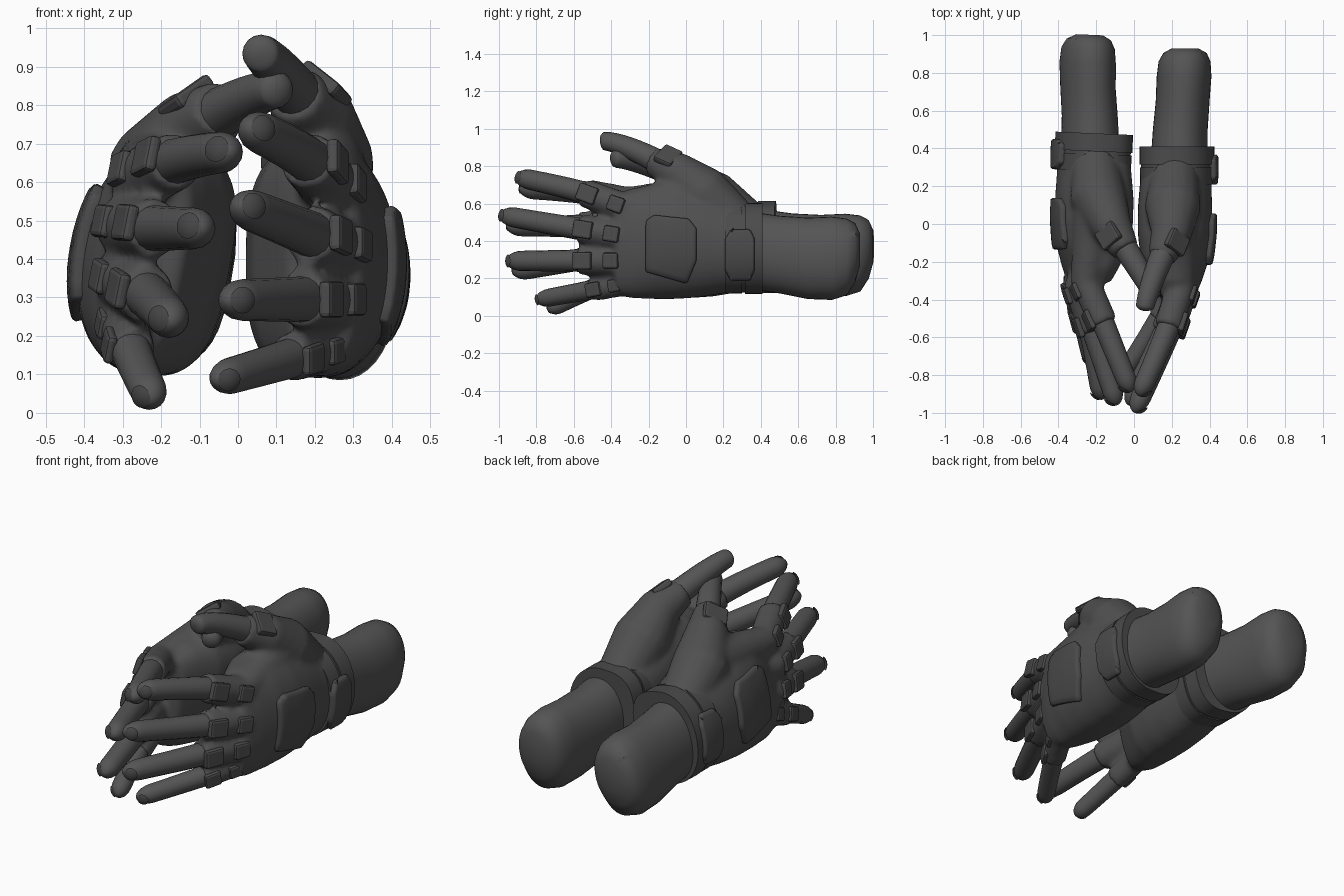
import bpy, bmesh, math
from mathutils import Vector, Matrix

cube = bpy.data.objects.get("Cube")
if cube:
    bpy.data.objects.remove(cube, do_unlink=True)


def material(name, value):
    m = bpy.data.materials.new(name)
    m.use_nodes = True
    col = (value, value, value, 1)
    m.diffuse_color = col
    bsdf = m.node_tree.nodes["Principled BSDF"]
    bsdf.inputs["Base Color"].default_value = col
    bsdf.inputs["Roughness"].default_value = 0.8
    return m


GLOVE = material("charcoal glove", 0.08)
PAD = material("dark padding", 0.07)
SKIN = material("grey skin", 0.09)
NAIL = material("dark nail", 0.06)


def finish(name, bm, mat, smooth=True):
    bmesh.ops.recalc_face_normals(bm, faces=bm.faces[:])
    me = bpy.data.meshes.new(name)
    bm.to_mesh(me)
    bm.free()
    me.materials.append(mat)
    for p in me.polygons:
        p.use_smooth = smooth
    if smooth:
        me.set_sharp_from_angle(angle=math.radians(40))
    ob = bpy.data.objects.new(name, me)
    bpy.context.collection.objects.link(ob)
    return ob


def skin_rings(bm, rings):
    """Bridge rings of points into a closed shell."""
    loops = [[bm.verts.new(p) for p in ring] for ring in rings]
    n = len(loops[0])
    for a, b in zip(loops, loops[1:]):
        for i in range(n):
            j = (i + 1) % n
            bm.faces.new((a[i], a[j], b[j], b[i]))
    bm.faces.new(loops[0][::-1])
    bm.faces.new(loops[-1])


def section(y, x0, x1, z0, z1, grow=1.0, inner=3.0, n=36):
    """Cross-section facing along y, flatter on the palm side."""
    pts = []
    for i in range(n):
        a = math.tau * i / n
        c, s = math.cos(a), math.sin(a)
        power = 2 / (inner if c < 0 else 2.1)
        u = math.copysign(abs(c) ** power, c) * grow
        v = math.copysign(abs(s) ** power, s) * grow
        pts.append(Vector(((x0 + x1) / 2 + u * (x1 - x0) / 2, y,
                           (z0 + z1) / 2 + v * (z1 - z0) / 2)))
    return pts


def tube(bm, path, radii, n=16):
    rings = []
    for i, p in enumerate(path):
        d = path[min(i + 1, len(path) - 1)] - path[max(i - 1, 0)]
        u = d.cross(Vector((0, 0, 1))).normalized()
        v = u.cross(d).normalized()
        rings.append([p + radii[i] * (math.cos(math.tau * k / n) * u
                                      + math.sin(math.tau * k / n) * v) for k in range(n)])
    skin_rings(bm, rings)


def finger(bm, a, b, c, r0, r1):
    """Curved digit through a, b, c with a rounded tip at c."""
    ctrl = 2 * b - (a + c) / 2
    cap = 1 - 1.1 * r1 / (c - a).length
    ts = [cap * i / 9 for i in range(10)]
    ts += [cap + (1 - cap) * math.sin(k * math.pi / 12) for k in range(1, 6)] + [0.9995]
    path, radii = [], []
    for t in ts:
        path.append((1 - t) ** 2 * a + 2 * t * (1 - t) * ctrl + t * t * c)
        r = r0 + (r1 - r0) * t
        if t > cap:
            r *= math.sqrt(max(0, 1 - ((t - cap) / (1 - cap)) ** 2))
        radii.append(r)
    tube(bm, path, radii)


def nail(bm, b, c, r, back):
    """Thin round shell on the back of a fingertip."""
    d = (c - b).normalized()
    n = (back - d * back.dot(d)).normalized()
    face = (n * .75 + d * .66).normalized()
    centre = c - d * r * 1.05
    turn = face.to_track_quat("Z", "Y").to_matrix().to_4x4()
    made = bmesh.ops.create_uvsphere(bm, u_segments=18, v_segments=24, radius=r * 1.07,
                                     matrix=Matrix.Translation(centre) @ turn)
    low = [v for v in made["verts"] if (v.co - centre).dot(face) < r * .78]
    bmesh.ops.delete(bm, geom=low, context="VERTS")


def frame(pos, normal, along, size):
    """Matrix with x on the normal and y along the digit."""
    n = normal.normalized()
    d = (along - n * along.dot(n)).normalized()
    w = n.cross(d)
    m = Matrix((n, d, w)).transposed().to_4x4()
    return Matrix.Translation(pos) @ m @ Matrix.Diagonal((*size, 1))


def bevel(ob, width, segments=1):
    b = ob.modifiers.new("bevel", "BEVEL")
    b.width = width
    b.segments = segments
    b.limit_method = "ANGLE"
    b.angle_limit = math.radians(40)


def wrapped_plate(name, outline, side, target, thickness):
    """Flat outline projected onto the back of the glove and thickened."""
    bm = bmesh.new()
    rim = [bm.verts.new((.47, y, z)) for y, z in outline]
    hub = bm.verts.new(sum((v.co for v in rim), Vector()) / len(rim))
    for p, q in zip(rim, rim[1:] + rim[:1]):
        bm.faces.new((p, q, hub))
    bmesh.ops.subdivide_edges(bm, edges=bm.edges[:], cuts=5, use_grid_fill=True)
    bm.transform(PLACE[side])
    plate = finish(name, bm, PAD)
    wrap = plate.modifiers.new("wrap", "SHRINKWRAP")
    wrap.target = target
    wrap.wrap_method = "PROJECT"
    wrap.use_project_x = True
    wrap.use_positive_direction = side == "left"
    wrap.use_negative_direction = side == "right"
    thick = plate.modifiers.new("thick", "SOLIDIFY")
    thick.thickness = thickness
    thick.offset = 0
    bevel(plate, .012)


# Shared right-frame sections: y, x0, x1, z0, z1
PALM = [(.40, .06, .41, .14, .56), (.30, .04, .415, .13, .59), (.20, .03, .41, .12, .62),
        (.08, .02, .415, .10, .67), (-.05, .02, .415, .09, .70), (-.18, .035, .40, .09, .70),
        (-.30, .09, .36, .095, .68), (-.38, .13, .325, .12, .64)]
FOREARM = [(.36, .09, .39, .14, .555), (.50, .10, .39, .12, .535), (.65, .115, .40, .09, .525),
           (.78, .12, .41, .085, .53), (.86, .13, .405, .11, .52), (.905, .155, .385, .18, .495),
           (.93, .20, .34, .27, .44)]
STRAP = [(.21, .97), (.21, 1.04), (.30, 1.05), (.30, 1.02), (.315, 1.02), (.315, 1.06),
         (.41, 1.06), (.41, .90)]
PLATE = [(-.21, .505), (-.17, .535), (.015, .515), (.055, .465), (.055, .295), (.005, .18),
         (-.213, .24)]
BUCKLE = [(.24, .455), (.34, .455), (.365, .41), (.365, .25), (.34, .2), (.24, .2),
          (.21, .25), (.21, .41)]

# Digits: knuckle, cuff, tip
DIGITS = {
    "right": [((.25, -.33, .58), (.18, -.55, .66), (.025, -.91, .743)),
              ((.265, -.35, .43), (.188, -.57, .465), (0, -.998, .54)),
              ((.25, -.35, .295), (.163, -.57, .295), (-.03, -.96, .293)),
              ((.215, -.34, .17), (.13, -.5, .14), (-.06, -.80, .085))],
    "left": [((-.255, -.31, .61), (-.16, -.53, .655), (-.015, -.89, .68)),
             ((-.295, -.33, .485), (-.215, -.57, .48), (-.09, -.96, .48)),
             ((-.30, -.31, .35), (-.235, -.55, .305), (-.17, -.93, .235)),
             ((-.30, -.28, .235), (-.275, -.48, .155), (-.22, -.74, .03))]}
# Thumbs: heel, mound, base, cuff, joint, tip
THUMBS = {
    "right": [(.22, .30, .47), (.205, .09, .655), (.195, -.06, .775), (.145, -.18, .83),
              (.095, -.31, .90), (.055, -.46, .935)],
    "left": [(-.21, .36, .47), (-.19, .14, .63), (-.115, -.02, .74), (-.045, -.14, .79),
             (.03, -.25, .82), (.11, -.40, .84)]}

pivot = Matrix.Translation((-.23, .6, .38))
PLACE = {"right": Matrix.Identity(4),
         "left": Matrix.Translation((.025, .07, .01)) @ pivot
         @ Matrix.Rotation(math.radians(-2.5), 4, "Z")
         @ Matrix.Rotation(math.radians(11), 4, "Y") @ pivot.inverted()
         @ Matrix.Diagonal((-1, 1, 1, 1))}

for side, place in PLACE.items():
    out = Vector((1, 0, 0)) if side == "right" else Vector((-1, 0, .2))
    digits = [[Vector(p) for p in d] for d in DIGITS[side]]
    thumb = [Vector(p) for p in THUMBS[side]]

    # Glove: palm, thumb mound, thumb web and finger cuffs fused together
    bm = bmesh.new()
    skin_rings(bm, [section(*s) for s in PALM])
    bm.transform(place)
    tube(bm, thumb[:4], [.12, .15, .108, .076])
    tube(bm, [thumb[1], thumb[1].lerp(digits[0][0], .5), digits[0][0]], [.13, .105, .08])
    for i, (a, b, c) in enumerate(digits):
        r = .064 if i == 3 else .077
        tube(bm, [a + Vector((-.05 * out.x, .14, 0)), a, b], [r, r * 1.04, r])
    glove = finish(side + "_glove", bm, GLOVE)
    rm = glove.modifiers.new("fuse", "REMESH")
    rm.mode = "VOXEL"
    rm.voxel_size = .015
    rm.use_smooth_shade = True
    sm = glove.modifiers.new("soften", "SMOOTH")
    sm.factor = .5
    sm.iterations = 9

    # Bare forearm
    bm = bmesh.new()
    skin_rings(bm, [section(*s, inner=2.1) for s in FOREARM])
    bm.transform(place)
    finish(side + "_forearm", bm, SKIN)

    # Bare fingers and thumb, with their nails
    bm, nails = bmesh.new(), bmesh.new()
    for i, (a, b, c) in enumerate(digits):
        k = .88 if i == 3 else 1
        finger(bm, a, b, c, .066 * k, .053 * k)
        nail(nails, b, c, .053 * k, out)
    finger(bm, thumb[2], thumb[4], thumb[5], .07, .046)
    nail(nails, thumb[4], thumb[5], .046, Vector((0, 0, 1)))
    finish(side + "_fingers", bm, SKIN)
    finish(side + "_nails", nails, NAIL)

    # Knuckle and thumb pads
    bm = bmesh.new()
    for i, (a, b, c) in enumerate(digits):
        d = (b - a).normalized()
        n = (out - d * out.dot(d)).normalized()
        k = .82 if i == 3 else 1
        for t, size in ((.12, (.036, .09, .085)), (.82, (.034, .11, .095))):
            bmesh.ops.create_cube(bm, size=1, matrix=frame(
                a.lerp(b, t) + n * .07 * k, n, d, Vector(size) * k))
    d = thumb[3] - thumb[2]
    n = out * .55 + Vector((0, -.1, .8))
    n = (n - d * n.dot(d) / d.length_squared).normalized()
    bmesh.ops.create_cube(bm, size=1, matrix=frame(
        thumb[2].lerp(thumb[3], .35) + n * .078, n, d, (.04, .11, .13)))
    bevel(finish(side + "_knuckle_pads", bm, PAD, False), .012, 2)

    # Plate over the back of the hand
    wrapped_plate(side + "_back_plate", PLATE, side, glove, .05)

    # Wrist strap with a raised band and a buckle
    bm = bmesh.new()
    skin_rings(bm, [section(y, *PALM[1][1:], grow=g) for y, g in STRAP])
    bm.transform(place)
    finish(side + "_wrist_strap", bm, PAD)
    wrapped_plate(side + "_strap_buckle", BUCKLE, side, glove, .07)
